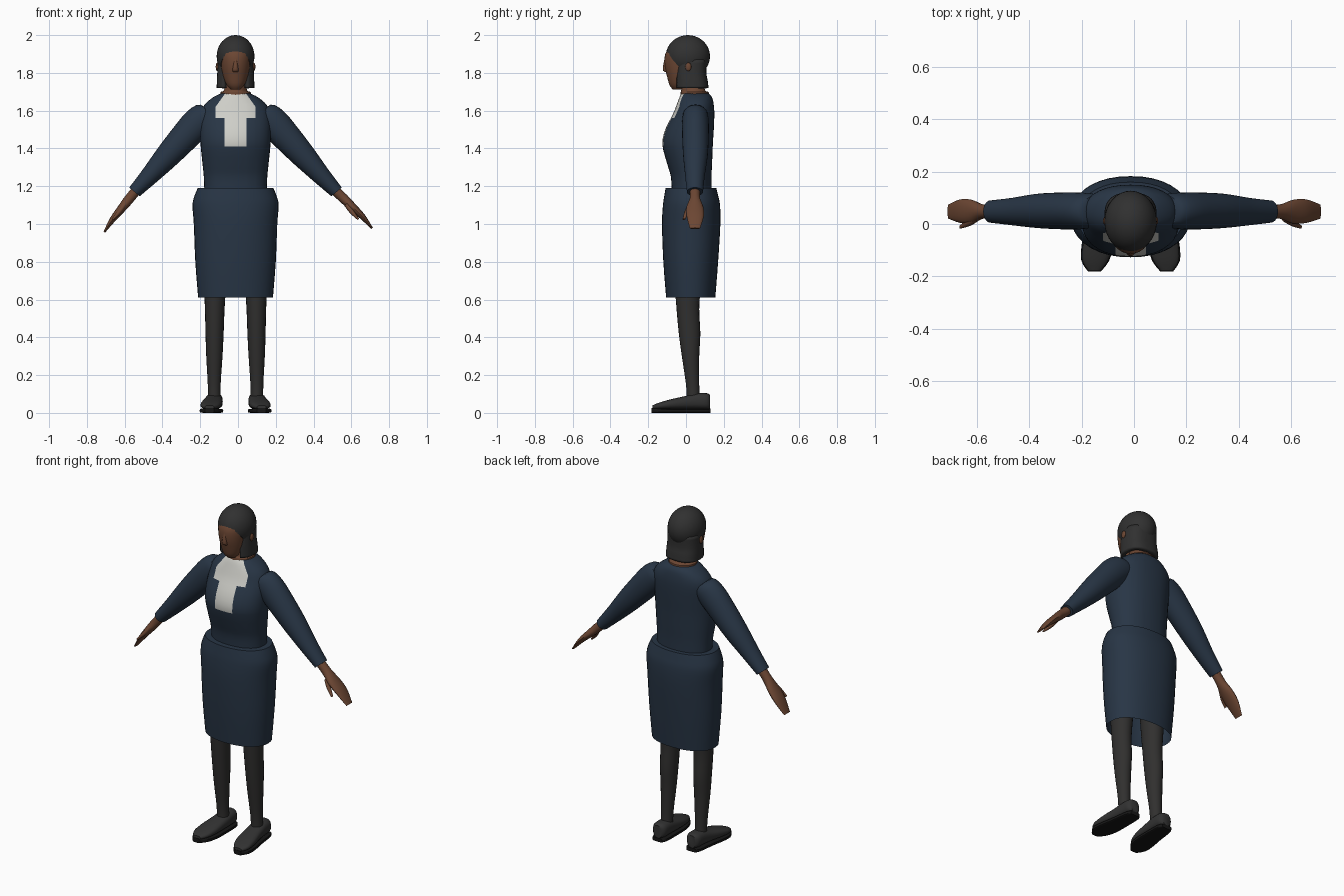
import bpy, bmesh, math
from mathutils import Vector

cube = bpy.data.objects.get("Cube")
if cube:
    bpy.data.objects.remove(cube, do_unlink=True)

MID = -0.013  # symmetry plane of the figure
parts = []


def material(name, r, g, b):
    m = bpy.data.materials.new(name)
    m.use_nodes = True
    m.diffuse_color = (r, g, b, 1)
    bsdf = m.node_tree.nodes["Principled BSDF"]
    bsdf.inputs["Base Color"].default_value = (r, g, b, 1)
    bsdf.inputs["Roughness"].default_value = 0.9
    return m


navy = material("navy cloth", 0.021, 0.036, 0.060)
white = material("white blouse", 0.62, 0.62, 0.58)
skin = material("brown skin", 0.150, 0.062, 0.033)
black = material("black hair", 0.030, 0.030, 0.030)
tights = material("dark tights", 0.030, 0.029, 0.028)
leather = material("shoe leather", 0.032, 0.032, 0.032)
rubber = material("black sole", 0.008, 0.008, 0.008)


def finish(name, bm, *mats):
    bmesh.ops.recalc_face_normals(bm, faces=bm.faces)
    mesh = bpy.data.meshes.new(name)
    bm.to_mesh(mesh)
    bm.free()
    for m in mats:
        mesh.materials.append(m)
    ob = bpy.data.objects.new(name, mesh)
    ob.location.x = MID
    bpy.context.collection.objects.link(ob)
    parts.append(ob)
    return ob


def smooth_rows(rows, steps=3):
    """Catmull-Rom interpolation of the profile rows."""
    out = []
    for i in range(len(rows) - 1):
        a, b = rows[max(i - 1, 0)], rows[i]
        c, d = rows[i + 1], rows[min(i + 2, len(rows) - 1)]
        for k in range(steps):
            t = k / steps
            out.append([0.5 * (2 * q + (r - p) * t + (2 * p - 5 * q + 4 * r - s) * t * t
                               + (3 * q - p - 3 * r + s) * t ** 3)
                        for p, q, r, s in zip(a, b, c, d)])
    return out + [rows[-1]]


def loft(rows, kind, side=1, n=28, power=2.0, caps=(True, True), arc=None):
    """Rows: z/y kind = (position, centre x, half width, low, high);
    arm kind = (x, z, half thickness, y low, y high)."""
    bm = bmesh.new()
    rings = []
    for p, c, r, lo, hi in smooth_rows(rows):
        m, h = (lo + hi) / 2, (hi - lo) / 2
        if kind == "z":
            o, u, v = Vector((c, m, p)), Vector((r, 0, 0)), Vector((0, h, 0))
        elif kind == "y":
            o, u, v = Vector((c, p, m)), Vector((r, 0, 0)), Vector((0, 0, h))
        else:
            o, u, v = Vector((p, m, c)), Vector((.77, 0, .64)) * r, Vector((0, h, 0))
        ring = []
        for i in range(n):
            if arc:
                a = math.radians(arc[0] + (arc[1] - arc[0]) * i / (n - 1))
            else:
                a = math.tau * i / n
            ca, sa = math.cos(a), math.sin(a)
            pt = (o + u * math.copysign(abs(ca) ** (2 / power), ca)
                  + v * math.copysign(abs(sa) ** (2 / power), sa))
            pt.x *= side
            ring.append(bm.verts.new(pt))
        rings.append(ring)
    for a, b in zip(rings, rings[1:]):
        for i in range(n - 1 if arc else n):
            j = (i + 1) % n
            bm.faces.new((a[i], a[j], b[j], b[i]))
    for ring, cap in zip((rings[0], rings[-1]), caps):
        if cap:
            bm.faces.new(ring)
    return bm


def ellipsoid(centre, radii):
    bm = bmesh.new()
    bmesh.ops.create_uvsphere(bm, u_segments=32, v_segments=20, radius=1)
    bmesh.ops.scale(bm, vec=radii, verts=bm.verts)
    bmesh.ops.translate(bm, vec=centre, verts=bm.verts)
    return bm


def cut(bm, co, no, **kw):
    return bmesh.ops.bisect_plane(bm, geom=bm.verts[:] + bm.edges[:] + bm.faces[:],
                                  plane_co=co, plane_no=no, **kw)


# Jacket, with the blouse cut into its front faces
bm = loft([(1.17, 0, .165, -.075, .135), (1.25, 0, .168, -.08, .135),
           (1.32, 0, .175, -.1, .138), (1.42, 0, .185, -.125, .142),
           (1.5, 0, .187, -.11, .147), (1.58, 0, .183, -.07, .15),
           (1.63, 0, .165, -.05, .147), (1.67, 0, .12, -.035, .138),
           (1.69, 0, .08, -.025, .12)], "z", n=36, power=2.2)
for z in (1.41, 1.56):
    cut(bm, (0, 0, z), (0, 0, 1))
for s in (-1, 1):
    cut(bm, (s * .058, 0, 0), (1, 0, 0))
    cut(bm, (s * .106, 0, 0), (1, 0, 0))
    cut(bm, (s * .106, 0, 1.62), (s * .07, 0, .05))
for f in bm.faces:
    c = f.calc_center_median()
    x = abs(c.x)
    tie = 1.41 < c.z < 1.56 and x < .058
    yoke = c.z > 1.56 and x < .106 and (x - .106) * .07 + (c.z - 1.62) * .05 < 0
    f.material_index = int(c.y < .02 and (tie or yoke))
finish("jacket", bm, navy, white)

# Skirt, open at the hem
finish("skirt", loft([(.61, 0, .198, -.105, .155), (.8, 0, .213, -.12, .17),
                      (1.0, 0, .221, -.127, .182), (1.1, 0, .228, -.122, .18),
                      (1.15, 0, .217, -.115, .17), (1.19, 0, .2, -.108, .16)],
                     "z", n=36, power=2.2, caps=(False, True)), navy)

# Neck, face, nose and ears
finish("neck", loft([(1.67, 0, .08, -.028, .12), (1.698, 0, .08, -.028, .12),
                     (1.71, 0, .06, -.025, .1), (1.78, 0, .056, -.02, .09)], "z"), skin)
finish("face", loft([(1.712, 0, .025, -.07, -.02), (1.735, 0, .046, -.087, 0),
                     (1.78, 0, .066, -.1, .04), (1.84, 0, .077, -.113, .06),
                     (1.9, 0, .08, -.11, .06), (1.95, 0, .066, -.08, .06)], "z"), skin)
finish("nose", loft([(1.805, 0, .015, -.112, -.09), (1.82, 0, .016, -.123, -.09),
                     (1.88, 0, .008, -.113, -.09)], "z", n=12), skin)
for s, label in ((1, "left"), (-1, "right")):
    finish(label + "_ear", ellipsoid((s * .097, .012, 1.832), (.008, .016, .022)), skin)

# Hair: a cap cut away above the face, and a bob around the neck
bm = ellipsoid((0, .01, 1.888), (.1, .117, .112))
rim = cut(bm, (0, -.04, 1.835), (0, -.08, -.07), clear_outer=True)
bmesh.ops.holes_fill(bm, edges=[e for e in bm.edges if e.is_boundary], sides=0)
finish("hair_cap", bm, black)
bob = finish("hair_bob", loft([(1.72, 0, .1, -.06, .12), (1.76, 0, .099, -.06, .115),
                               (1.8, 0, .097, -.06, .108), (1.87, 0, .094, -.06, .11)],
                              "z", power=2.6, caps=(False, False), arc=(-58, 238)), black)
thick = bob.modifiers.new("thickness", "SOLIDIFY")
thick.thickness = .026
thick.offset = -1

for s, label in ((1, "left"), (-1, "right")):
    # Sleeve, hand and thumb
    finish(label + "_sleeve", loft([(.10, 1.56, .03, .03, .07), (.13, 1.585, .073, -.01, .11),
                                    (.19, 1.545, .083, -.02, .12), (.27, 1.46, .077, -.02, .12),
                                    (.36, 1.36, .066, -.015, .115), (.45, 1.26, .05, -.005, .1),
                                    (.535, 1.17, .036, .005, .09)], "arm", s), navy)
    hand = [(.52, 1.185, .026, .02, .075), (.565, 1.13, .026, .02, .075),
            (.605, 1.08, .022, .002, .092), (.65, 1.025, .016, .004, .094),
            (.695, .957, .005, .02, .075)]
    if s > 0:  # this hand reaches slightly further out
        hand = [(x + .007 * i, z + .005 * i, t, a, b) for i, (x, z, t, a, b) in enumerate(hand)]
    finish(label + "_hand", loft(hand, "arm", s, n=16), skin)
    finish(label + "_thumb", loft([(.585, 1.105, .012, .01, .04), (.615, 1.065, .012, -.008, .02),
                                   (.65, 1.025, .005, -.018, -.004)], "arm", s, n=12), skin)

    # Leg and shoe
    finish(label + "_leg", loft([(.06, .113, .034, .005, .075), (.15, .113, .034, .0, .07),
                                 (.3, .112, .043, -.022, .07), (.42, .111, .048, -.038, .076),
                                 (.55, .11, .052, -.05, .07), (.7, .108, .06, -.06, .08),
                                 (1.0, .1, .075, -.07, .1)], "z", s, n=20), tights)
    finish(label + "_shoe", loft([(.128, .113, .026, .022, .095), (.11, .113, .042, .02, .104),
                                  (.06, .114, .046, .02, .104), (.0, .118, .05, .02, .09),
                                  (-.08, .127, .056, .02, .072), (-.14, .135, .049, .02, .055),
                                  (-.178, .138, .024, .02, .04)], "y", s, n=20, power=2.6), leather)
    finish(label + "_sole", loft([(.13, .113, .032, 0, .022), (.1, .113, .046, 0, .022),
                                  (0, .119, .054, 0, .022), (-.08, .127, .06, 0, .022),
                                  (-.14, .135, .053, 0, .024), (-.182, .138, .024, 0, .026)],
                                 "y", s, n=20, power=5), rubber)

# Smooth shading with sharp edges kept
bpy.ops.object.select_all(action="DESELECT")
for ob in parts:
    ob.select_set(True)
bpy.context.view_layer.objects.active = parts[0]
bpy.ops.object.shade_smooth_by_angle(angle=math.radians(40))
